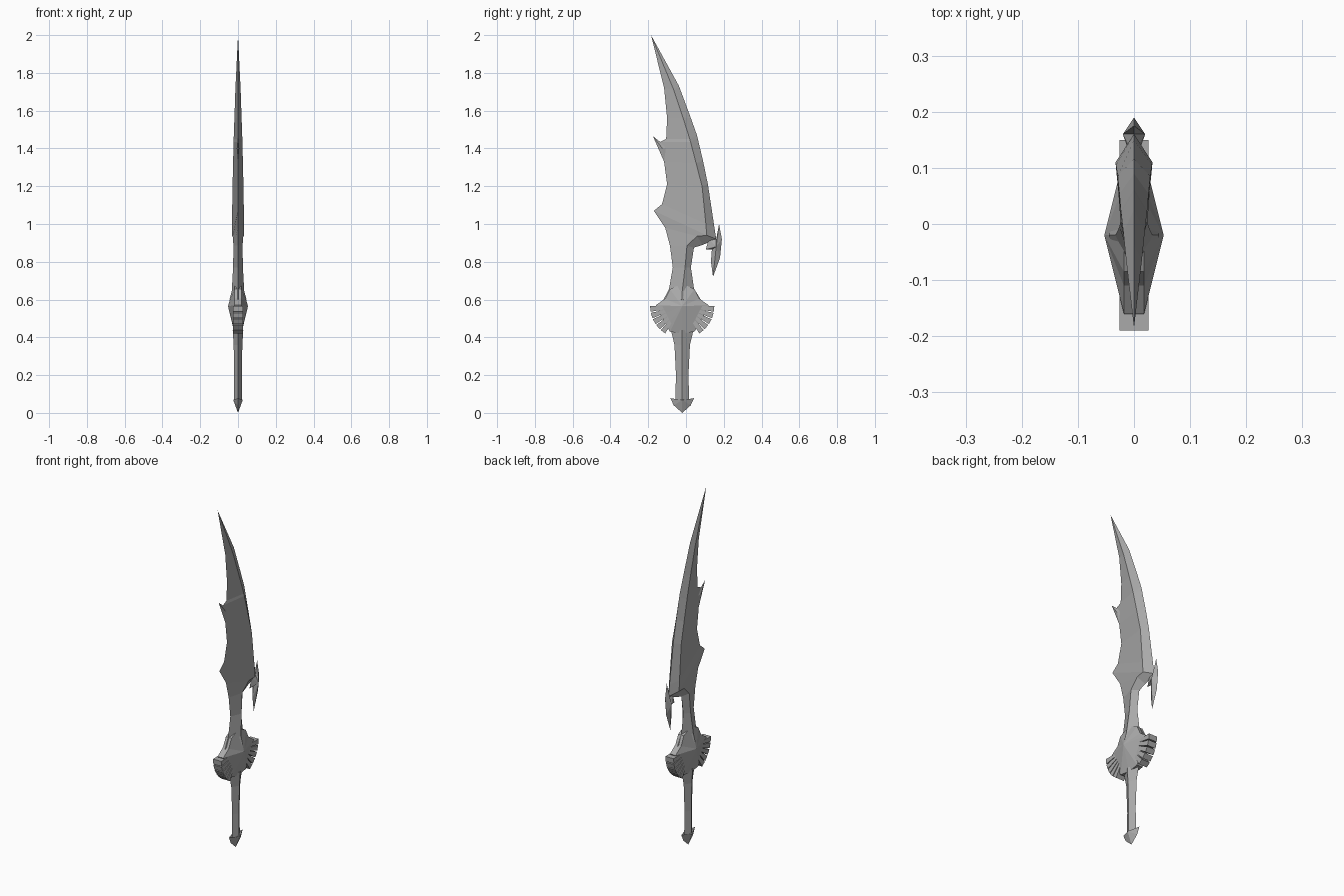
import bpy
import bmesh
from math import cos, sin, radians
from mathutils import Vector

cube = bpy.data.objects.get("Cube")
if cube:
    bpy.data.objects.remove(cube, do_unlink=True)

steel = bpy.data.materials.new("grey_steel")
steel.use_nodes = True
steel.diffuse_color = (0.4, 0.4, 0.4, 1)
steel.node_tree.nodes["Principled BSDF"].inputs["Base Color"].default_value = steel.diffuse_color

AXIS = -0.02          # centre line of the handle along y
GUARD_Z = 0.565


def finish(name, bm):
    """Turn a bmesh into a flat-shaded steel object."""
    bmesh.ops.remove_doubles(bm, verts=bm.verts, dist=0.0001)
    bmesh.ops.recalc_face_normals(bm, faces=bm.faces)
    mesh = bpy.data.meshes.new(name)
    bm.to_mesh(mesh)
    bm.free()
    mesh.materials.append(steel)
    obj = bpy.data.objects.new(name, mesh)
    bpy.context.collection.objects.link(obj)
    return obj


def loft(name, rows, tip=None):
    """Skin diamond sections: front edge, ridge, back edge, half thickness."""
    bm = bmesh.new()
    rings = []
    for front, ridge, back, half in rows:
        points = [(0, *front), (half, *ridge), (0, *back), (-half, *ridge)]
        rings.append([bm.verts.new(p) for p in points])
    for low, high in zip(rings, rings[1:]):
        for i in range(4):
            j = (i + 1) % 4
            bm.faces.new((low[i], low[j], high[j], high[i]))
    bm.faces.new(rings[0])
    if tip:
        point = bm.verts.new((0, *tip))
        for i in range(4):
            bm.faces.new((rings[-1][i], rings[-1][(i + 1) % 4], point))
    else:
        bm.faces.new(rings[-1])
    return finish(name, bm)


def gem(name, outline, apex, half, rim=0.0):
    """Outline in the side plane, raised to an apex on both faces."""
    bm = bmesh.new()
    sides = []
    for sign in (1, -1):
        ring = [bm.verts.new((sign * rim, *p)) for p in outline]
        peak = bm.verts.new((sign * half, *apex))
        for a, b in zip(ring, ring[1:] + ring[:1]):
            bm.faces.new((a, b, peak))
        sides.append(ring)
    if rim:
        count = len(outline)
        for i in range(count):
            j = (i + 1) % count
            bm.faces.new((sides[0][i], sides[0][j], sides[1][j], sides[1][i]))
    return finish(name, bm)


def mirrored(profile, z):
    """Mirror a half profile (offset, height) about the handle axis."""
    right = [(AXIS + d, z + h) for d, h in profile]
    left = [(AXIS - d, z + h) for d, h in reversed(profile) if d > 0]
    return right + left


# Curved blade with its narrow neck
loft("blade", [
    ((-.13, .58), (-.02, .60), (.09, .58), .045),
    ((-.09, .655), (-.02, .645), (.042, .66), .033),
    ((-.07, .77), (-.005, .77), (.026, .77), .026),
    ((-.085, .885), (.005, .885), (.042, .875), .024),
    ((-.11, .98), (.058, .935), (.09, .89), .028),
    ((-.17, 1.07), (.11, .94), (.16, .92), .033),
    ((-.127, 1.105), (.105, 1.0), (.15, .985), .032),
    ((-.10, 1.21), (.085, 1.2), (.116, 1.21), .029),
    ((-.116, 1.33), (.054, 1.32), (.09, 1.335), .026),
    ((-.137, 1.435), (.024, 1.435), (.062, 1.453), .0235),
    ((-.105, 1.45), (.02, 1.45), (.058, 1.47), .023),
    ((-.10, 1.56), (-.015, 1.56), (.026, 1.56), .019),
    ((-.116, 1.72), (-.065, 1.71), (-.037, 1.73), .014),
], tip=(-.185, 2.0))

# Barb on the front edge and hook on the back edge
gem("blade_barb", [(-.116, 1.33), (-.09, 1.40), (-.137, 1.435), (-.175, 1.465)],
    (-.125, 1.40), .007)
gem("blade_hook", [(.175, 1.0), (.19, .92), (.18, .82), (.143, .72), (.132, .80),
                   (.137, .865), (.105, .865), (.12, .92), (.16, .92)],
    (.16, .88), .02)

# Faceted guard boss
gem("guard_boss", mirrored([(0, .12), (.065, .09), (.09, .04), (.14, .005), (.11, -.05),
                            (.085, -.1), (.065, -.135), (0, -.145)], GUARD_Z),
    (AXIS, GUARD_Z), .053, rim=.018)

# Fans of separated fins on both sides of the guard
PITCH = 12


def polar(radius, angle, side):
    a = radians(angle)
    return (AXIS + side * radius * cos(a), GUARD_Z - radius * sin(a))


for side, label in ((-1, "front"), (1, "back")):
    for n in range(5):
        start = n * PITCH
        end = start + PITCH - 2
        outline = [polar(.08, start, side), polar(.17, start, side),
                   polar(.17, end, side), polar(.08, end, side)]
        centre = sum((Vector(p) for p in outline), Vector((0, 0))) / 4
        gem(f"{label}_guard_fin_{n + 1}", outline, centre, .026, rim=.026)
    # Thin web behind the fins
    web = [polar(.05, 0, side)] + [polar(.125, k * PITCH, side) for k in range(5)]
    gem(f"{label}_guard_web", web, polar(.09, 2 * PITCH, side), .018, rim=.018)

# Diamond-section grip
loft("grip", [((AXIS - w, z), (AXIS, z), (AXIS + w, z), t) for w, z, t in (
    (.037, .06, .02), (.033, .2, .02), (.041, .36, .023), (.06, .44, .028))])

# Arrow-shaped pommel
gem("pommel", mirrored([(0, .085), (.03, .068), (.063, .078), (.045, .04), (0, 0)], 0),
    (AXIS, .068), .025)
